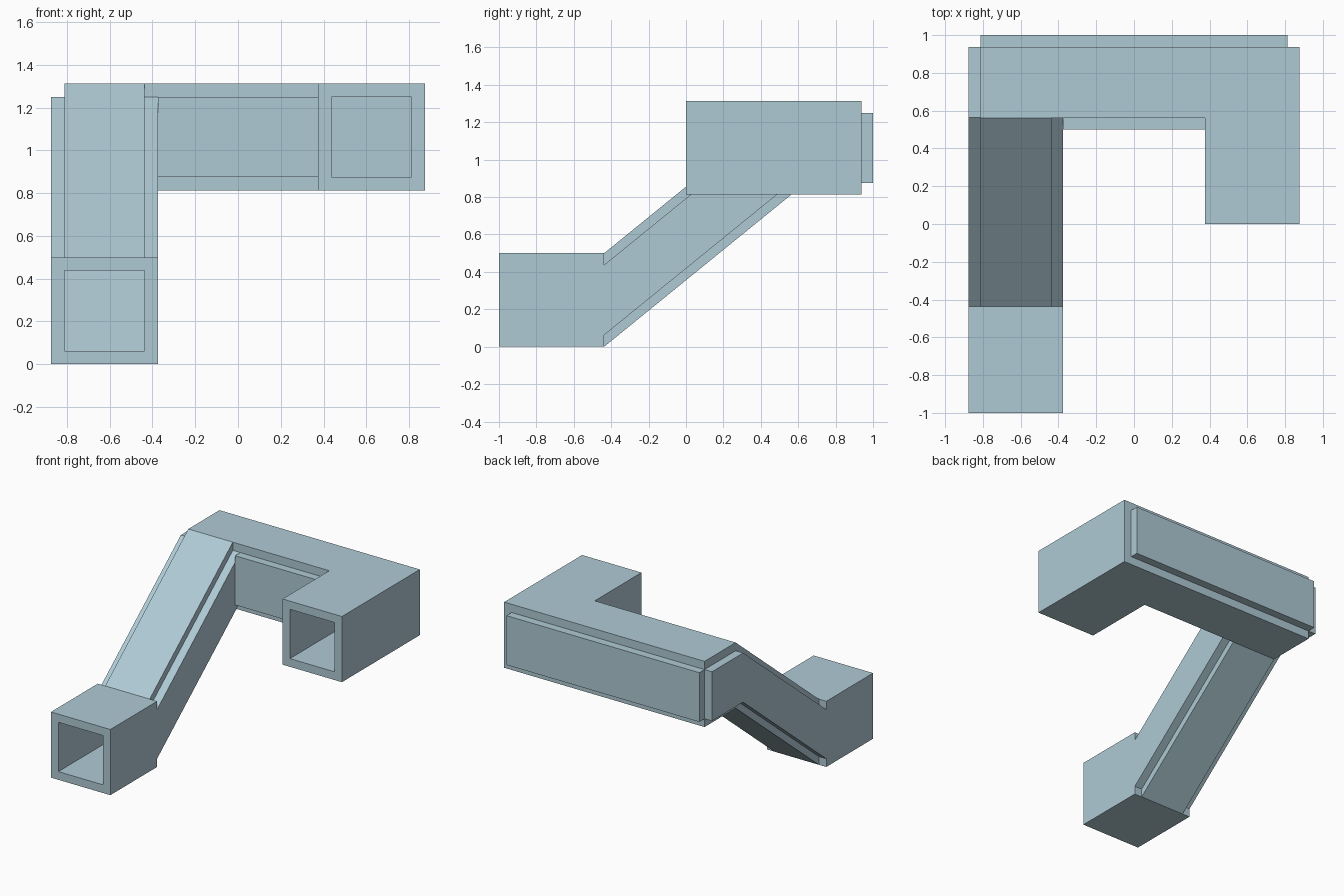
import bpy, bmesh
from mathutils import Vector

if "Cube" in bpy.data.objects:
    bpy.data.objects.remove(bpy.data.objects["Cube"])

T = 0.0625  # wall thickness

steel = bpy.data.materials.new("pale blue steel")
steel.diffuse_color = (0.43, 0.59, 0.66, 1.0)
steel.use_nodes = True
steel.node_tree.nodes["Principled BSDF"].inputs["Base Color"].default_value = steel.diffuse_color


def prism(name, pts, axis, lo, hi):
    """Extrude a flat outline along x (points are y, z) or z (points are x, y)."""
    def place(p, d):
        return (d, p[0], p[1]) if axis == 'x' else (p[0], p[1], d)
    bm = bmesh.new()
    face = bm.faces.new([bm.verts.new(place(p, lo)) for p in pts])
    out = bmesh.ops.extrude_face_region(bm, geom=[face])
    step = Vector(place((0, 0), hi - lo))
    bmesh.ops.translate(bm, vec=step,
                        verts=[g for g in out["geom"] if isinstance(g, bmesh.types.BMVert)])
    bmesh.ops.recalc_face_normals(bm, faces=bm.faces)
    mesh = bpy.data.meshes.new(name)
    bm.to_mesh(mesh)
    bm.free()
    mesh.materials.append(steel)
    obj = bpy.data.objects.new(name, mesh)
    bpy.context.collection.objects.link(obj)
    return obj


def box(name, x, y, z):
    return prism(name, [(x[0], y[0]), (x[1], y[0]), (x[1], y[1]), (x[0], y[1])], 'z', *z)


def hollow(obj, cutter):
    """Cut the passage, then drop the cutter."""
    mod = obj.modifiers.new("passage", 'BOOLEAN')
    mod.operation, mod.solver, mod.object = 'DIFFERENCE', 'EXACT', cutter
    cutter.hide_render = True
    bpy.context.view_layer.update()
    deps = bpy.context.evaluated_depsgraph_get()
    mesh = bpy.data.meshes.new_from_object(obj.evaluated_get(deps))
    obj.modifiers.clear()
    obj.data = mesh
    bpy.data.objects.remove(cutter)


# lower straight duct, open at both ends
lower = box("lower_duct", (-0.875, -0.375), (-1, -0.4375), (0, 0.5))
hollow(lower, box("lower_cutter", (-0.875 + T, -0.375 - T), (-1.2, -0.2), (T, 0.5 - T)))

# upper L-shaped duct: floor, roof and walls of the open arm
upper = prism("upper_duct",
              [(-0.8125, 0.5625), (0.375, 0.5625), (0.375, 0), (0.875, 0),
               (0.875, 0.9375), (-0.8125, 0.9375)], 'z', 0.8125, 1.3125)
hollow(upper, prism("upper_cutter",
                    [(-1, 0.5), (0.36, 0.5), (0.375, 0.5625), (0.4375, 0.5625),
                     (0.4375, -0.2), (0.8125, -0.2), (0.8125, 1.1), (-1, 1.1)],
                    'z', 0.875, 1.25))

# raised wall panels of the upper duct
box("back_panel", (-0.8125, 0.8125), (0.9375, 1), (0.875, 1.25))
box("inner_panel", (-0.375, 0.375), (0.5, 0.5625), (0.875, 1.25))

# sloping roof and floor panels
for name, z in (("ramp_floor", 0), ("ramp_roof", 0.5 - T)):
    prism(name, [(-0.4375, z), (0.5625, z + 0.8125), (0.5625, z + 0.8125 + T),
                 (-0.4375, z + T)], 'x', -0.8125, -0.4375)

# sloping side panels; the outer one also closes the upper corner
slope_low = [(-0.4375, T), (0.5625, 0.875)]
slope_high = [(0.5625, 1.25), (-0.4375, 0.4375)]
prism("ramp_inner_side", slope_low + slope_high, 'x', -0.4375, -0.375)
prism("ramp_outer_side", slope_low + [(0.9375, 0.875), (0.9375, 1.25)] + slope_high,
      'x', -0.875, -0.8125)
